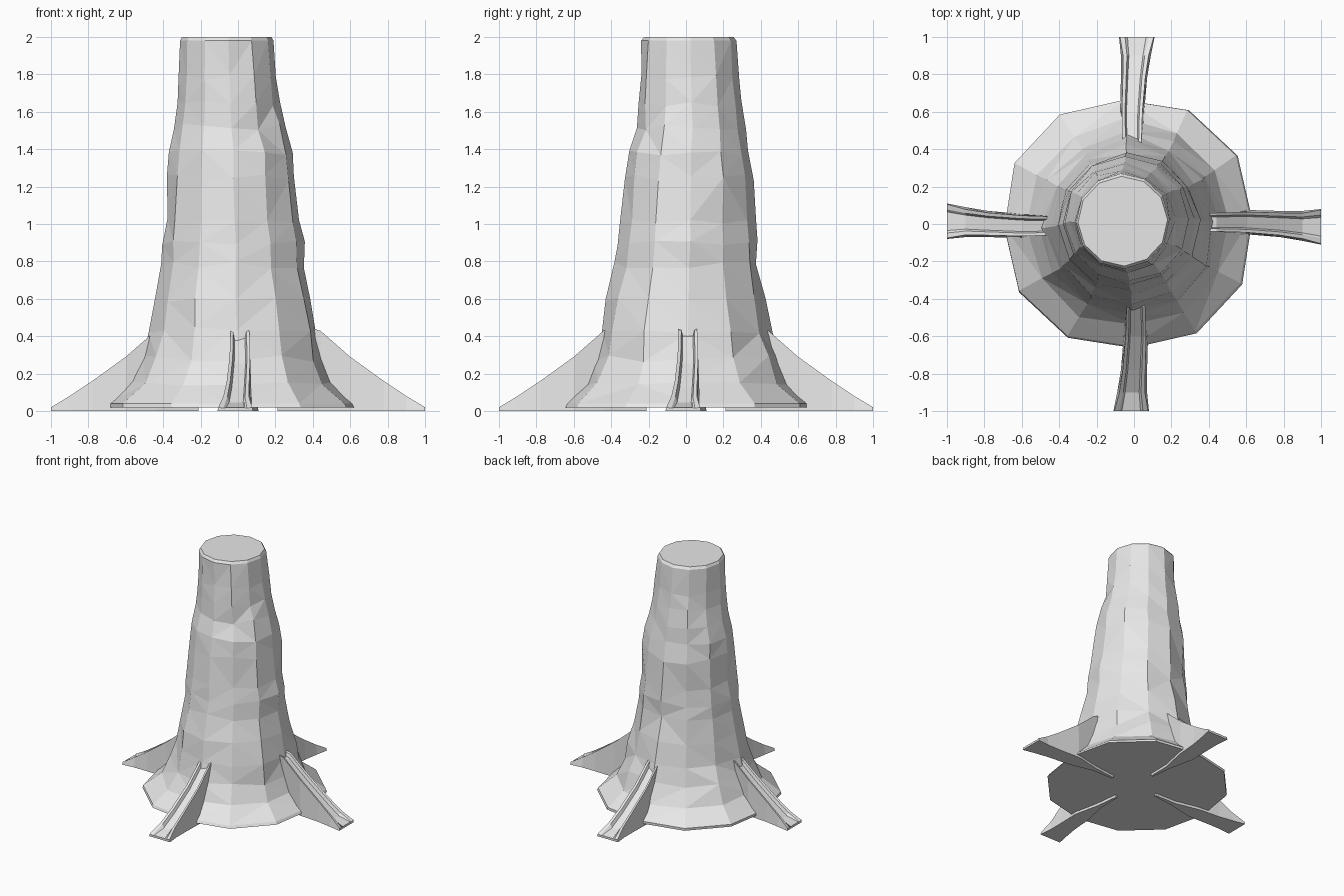
import bpy, bmesh, math, random
from mathutils import Matrix

random.seed(4)
cube = bpy.data.objects.get("Cube")
if cube:
    bpy.data.objects.remove(cube, do_unlink=True)

bark = bpy.data.materials.new("pale grey")
bark.use_nodes = True
GREY = (0.8, 0.8, 0.8, 1)
bark.diffuse_color = GREY
bark.node_tree.nodes["Principled BSDF"].inputs["Base Color"].default_value = GREY


def finish(bm, name):
    bmesh.ops.recalc_face_normals(bm, faces=bm.faces)
    mesh = bpy.data.meshes.new(name)
    bm.to_mesh(mesh)
    bm.free()
    mesh.materials.append(bark)
    obj = bpy.data.objects.new(name, mesh)
    bpy.context.collection.objects.link(obj)
    return obj


def loft(bm, rings):
    """Bridge closed rings of points and cap both ends."""
    rows = [[bm.verts.new(p) for p in ring] for ring in rings]
    count = len(rows[0])
    sides = []
    for low, high in zip(rows, rows[1:]):
        for i in range(count):
            j = (i + 1) % count
            sides.append(bm.faces.new((low[i], low[j], high[j], high[i])))
    bm.faces.new(rows[0][::-1])
    bm.faces.new(rows[-1])
    return sides


# Trunk outline: height, left, right, front, back
OUTLINE = [
    (0.02, -0.68, 0.62, -0.65, 0.65), (0.04, -0.68, 0.61, -0.64, 0.65),
    (0.15, -0.57, 0.51, -0.54, 0.54), (0.28, -0.50, 0.455, -0.48, 0.48),
    (0.43, -0.465, 0.42, -0.45, 0.44), (0.60, -0.44, 0.385, -0.41, 0.41),
    (0.78, -0.40, 0.345, -0.365, 0.37), (0.90, -0.39, 0.34, -0.35, 0.37),
    (1.02, -0.38, 0.32, -0.34, 0.36), (1.25, -0.375, 0.30, -0.32, 0.35),
    (1.38, -0.36, 0.29, -0.30, 0.33), (1.52, -0.335, 0.245, -0.26, 0.31),
    (1.64, -0.315, 0.215, -0.25, 0.29), (1.78, -0.31, 0.20, -0.24, 0.275),
    (1.98, -0.305, 0.185, -0.235, 0.265), (2.0, -0.295, 0.175, -0.22, 0.25),
]
SIDES = 12
rings = []
for z, left, right, front, back in OUTLINE:
    rough = 0.012 if 0.1 < z < 1.9 else 0.0
    ring = []
    for i in range(SIDES):
        a = math.tau * i / SIDES + math.radians(2)
        grow = 1.02 + random.uniform(-rough, rough) * 2.5
        if z < 0.1 and i % 3:
            grow = 1.06
        ring.append(((left + right) / 2 + (right - left) / 2 * math.cos(a) * grow,
                     (front + back) / 2 + (back - front) / 2 * math.sin(a) * grow,
                     z + random.uniform(-rough, rough) * 1.5))
    rings.append(ring)
bm = bmesh.new()
sides = loft(bm, rings)
bmesh.ops.triangulate(bm, faces=sides, quad_method='SHORT_EDGE')
finish(bm, "trunk")

# Buttress root stations: distance, rim height, rim half width, foot half width, centre
STATIONS = [
    (0.21, 0.03, 0.008, 0.008, 0.0), (0.40, 0.44, 0.05, 0.02, 0.01),
    (0.44, 0.43, 0.05, 0.03, 0.01), (0.60, 0.29, 0.055, 0.065, 0.01),
    (0.78, 0.16, 0.06, 0.07, 0.0), (0.90, 0.08, 0.068, 0.08, -0.01),
    (1.0, 0.02, 0.09, 0.095, -0.015),
]


def root_section(r, top, rim, foot, mid):
    dip = 0.035 if 0.3 < r < 0.95 else 0.002
    floor = top - min(dip, top * 0.5)
    return [(r, mid - foot, 0.0), (r, mid + foot, 0.0),
            (r, mid + rim, top), (r, mid + rim * 0.7, top - 0.005),
            (r, mid + rim * 0.55, floor), (r, mid - rim * 0.55, floor),
            (r, mid - rim * 0.7, top - 0.005), (r, mid - rim, top)]


for k, name in enumerate(("left_root", "back_root", "right_root", "front_root")):
    bm = bmesh.new()
    loft(bm, [root_section(*s) for s in STATIONS])
    bmesh.ops.rotate(bm, verts=bm.verts, cent=(0, 0, 0),
                     matrix=Matrix.Rotation(k * math.pi / 2, 3, 'Z'))
    finish(bm, name)
